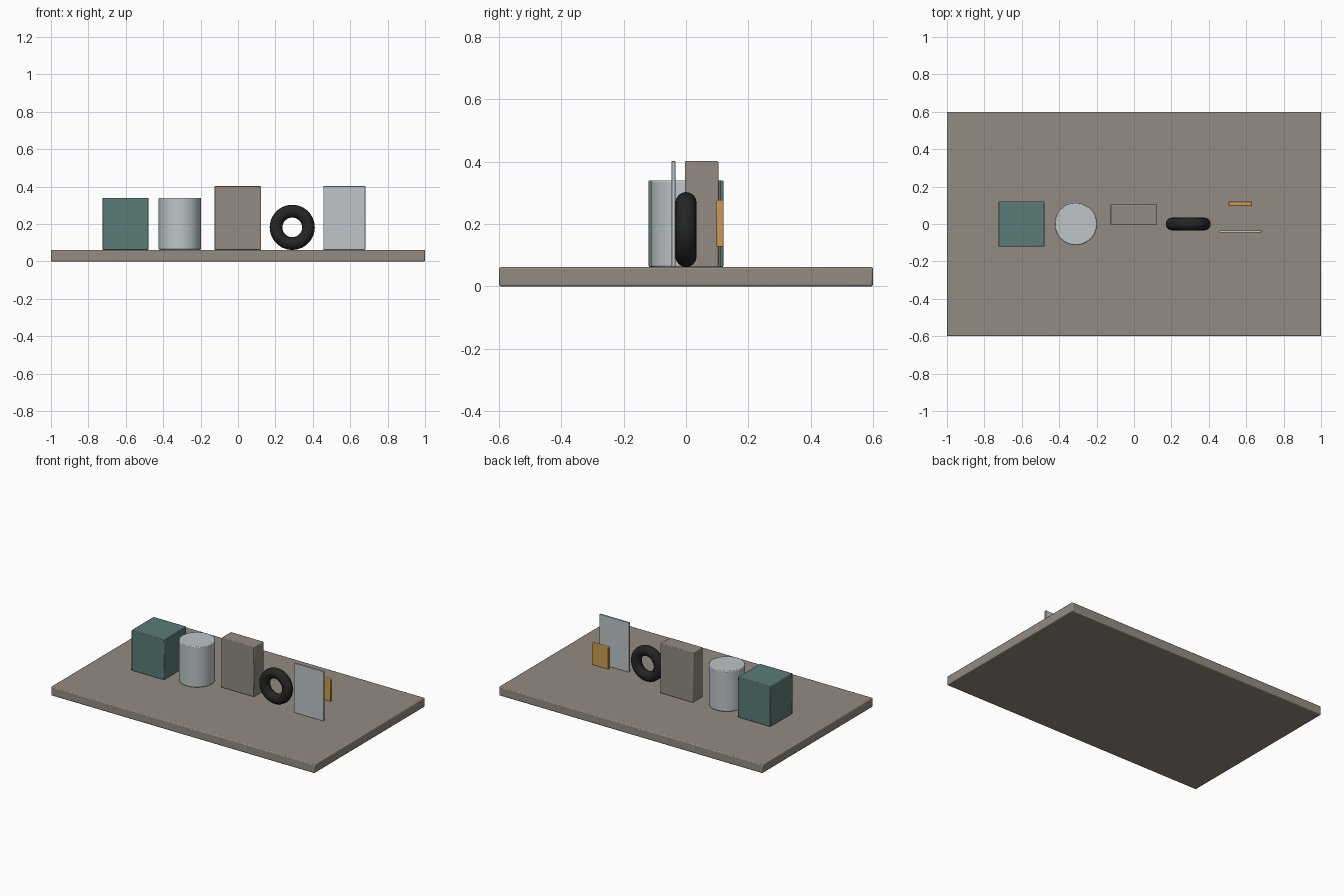
import bpy, math

if "Cube" in bpy.data.objects:
    bpy.data.objects.remove(bpy.data.objects["Cube"])


def make_mat(name, rgb):
    m = bpy.data.materials.new(name)
    m.diffuse_color = (*rgb, 1)
    m.use_nodes = True
    m.node_tree.nodes["Principled BSDF"].inputs["Base Color"].default_value = m.diffuse_color
    return m


TAUPE = make_mat("taupe", (0.29, 0.26, 0.22))
TEAL = make_mat("teal", (0.105, 0.20, 0.185))
SILVER = make_mat("pale_silver", (0.51, 0.56, 0.58))
AMBER = make_mat("amber", (0.60, 0.33, 0.085))
RUBBER = make_mat("black_rubber", (0.018, 0.018, 0.018))


def finish(name, mat, bevel=0.0, smooth=True):
    ob = bpy.context.object
    ob.name = name
    ob.data.materials.append(mat)
    if bevel:
        mod = ob.modifiers.new("edge_bevel", "BEVEL")
        mod.width, mod.segments = bevel, 2
        mod.limit_method = "ANGLE"
        mod.angle_limit = math.radians(40)
    if smooth:
        bpy.ops.object.shade_smooth_by_angle(angle=math.radians(35))
    return ob


def box(name, x, y, z, mat, bevel):
    """Box from (min, max) pairs on each axis."""
    center = [(a + b) / 2 for a, b in (x, y, z)]
    bpy.ops.mesh.primitive_cube_add(size=1, location=center)
    ob = bpy.context.object
    ob.scale = [b - a for a, b in (x, y, z)]
    bpy.ops.object.transform_apply(location=False, rotation=False, scale=True)
    return finish(name, mat, bevel)


# Base slab
box("base_slab", (-1, 1), (-0.6, 0.6), (0, 0.062), TAUPE, 0.006)

# Upright samples, left to right
box("teal_block", (-0.725, -0.478), (-0.12, 0.12), (0.062, 0.34), TEAL, 0.004)

bpy.ops.mesh.primitive_cylinder_add(vertices=48, radius=0.113, depth=0.278,
                                    location=(-0.311, 0, 0.201))
finish("silver_drum", SILVER, 0.005)

box("tall_block", (-0.126, 0.124), (-0.004, 0.104), (0.062, 0.402), TAUPE, 0.004)

# Ring standing on its edge, axis along y
bpy.ops.mesh.primitive_torus_add(major_radius=0.0865, minor_radius=0.034,
                                 major_segments=48, minor_segments=16,
                                 location=(0.29, 0, 0.182),
                                 rotation=(math.pi / 2, 0, 0))
finish("rubber_ring", RUBBER)

# Thin panel with a small plaque floating behind it
box("thin_panel", (0.456, 0.681), (-0.046, -0.034), (0.062, 0.402), SILVER, 0.002)
box("amber_plaque", (0.505, 0.632), (0.098, 0.121), (0.126, 0.277), AMBER, 0.004)
